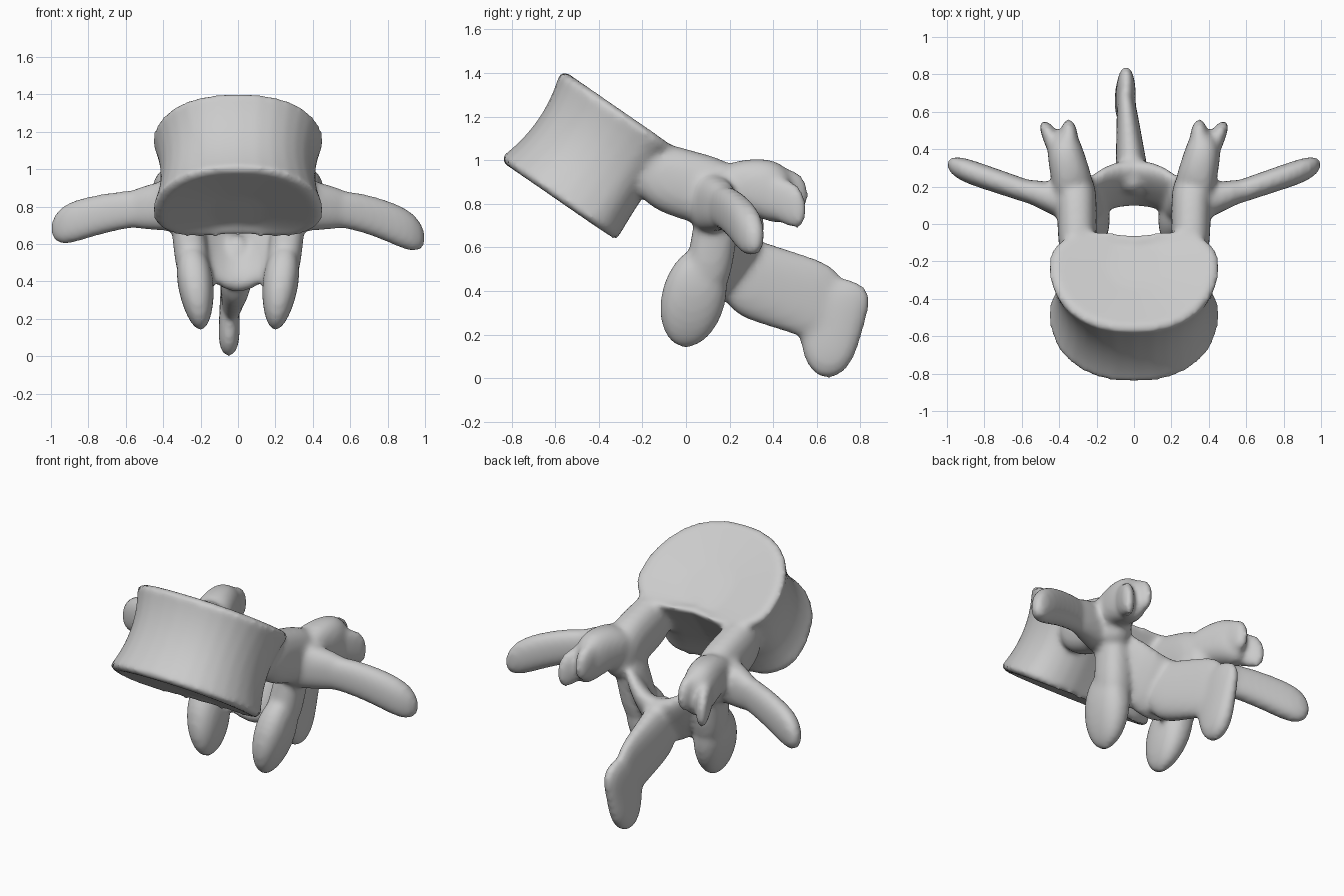
import bpy, bmesh
from math import sin, cos, pi, exp
from mathutils import Vector

cube = bpy.data.objects.get("Cube")
if cube:
    bpy.data.objects.remove(cube, do_unlink=True)

SIDES, STEPS = 32, 16
ANGLES = [2 * pi * i / SIDES for i in range(SIDES)]
X, Y, Z = Vector((1, 0, 0)), Vector((0, 1, 0)), Vector((0, 0, 1))
FRONT_LOW = Vector((0, -0.86, 1))
FRONT_HIGH = Vector((0, -0.57, 1.42))
UP = (FRONT_HIGH - FRONT_LOW).normalized()   # axis of the tilted body
BACK = UP.cross(X).normalized()              # backward along the end plates
bm = bmesh.new()


def loft(rings):
    """Skin a list of point rings into a closed solid."""
    loops = [[bm.verts.new(point) for point in ring] for ring in rings]
    faces = [bm.faces.new(loops[0]), bm.faces.new(loops[-1])]
    for lower, upper in zip(loops, loops[1:]):
        for i in range(SIDES):
            j = (i + 1) % SIDES
            faces.append(bm.faces.new((lower[i], lower[j], upper[j], upper[i])))
    bmesh.ops.recalc_face_normals(bm, faces=faces)


def squarish(value, power):
    return abs(value) ** power * (1 if value >= 0 else -1)


def limb(start, end, axes, start_size, end_size, bend=(0, 0, 0), side=1, blunt=4):
    """Tapered, round-ended limb; axes carry the two radii, side mirrors x."""
    start, end, bend = Vector(start), Vector(end), Vector(bend)
    start_size, end_size = Vector(start_size), Vector(end_size)
    rings = []
    for step in range(STEPS + 1):
        t = (1 - cos(pi * step / STEPS)) / 2
        centre = start.lerp(end, t) + bend * sin(pi * t)
        rounding = max(1 - abs(2 * t - 1) ** blunt, 0.01) ** 0.5
        size = start_size.lerp(end_size, t) * rounding
        ring = []
        for angle in ANGLES:
            point = (centre + axes[0] * size.x * squarish(cos(angle), 0.85)
                     + axes[1] * size.y * squarish(sin(angle), 0.85))
            point.x *= side
            ring.append(point)
        rings.append(ring)
    loft(rings)


def body_ring(height, scale):
    """Kidney outline, hollowed at the rear where the canal passes."""
    centre = FRONT_LOW.lerp(FRONT_HIGH, height) + BACK * 0.43
    ring = []
    for angle in ANGLES:
        across = 0.46 * squarish(cos(angle), 0.85)
        if sin(angle) > 0:
            depth = 0.26 * squarish(sin(angle), 0.7) - 0.06 * exp(-(across / 0.2) ** 2)
            depth *= (1 + scale) / 2
        else:
            depth = 0.43 * sin(angle) * scale
        ring.append(centre + X * across * scale + BACK * depth)
    return ring


# Vertebral body with a pinched waist and dished end plates
wall = [0.04 + 0.92 * step / STEPS for step in range(STEPS + 1)]
loft([body_ring(0.06, 0.3), body_ring(0, 0.92)]
     + [body_ring(h, 0.9 + 0.11 * (2 * h - 1) ** 2) for h in wall]
     + [body_ring(1, 0.92), body_ring(0.94, 0.3)])

oblique = Vector((0.9, -0.45, 0))
for side in (1, -1):
    # Pedicle
    limb(start=(0.3, -0.25, 0.96), end=(0.31, 0.3, 0.8), axes=(X, Z),
         start_size=(0.1, 0.16), end_size=(0.11, 0.17), side=side)
    # Superior articular process
    limb(start=(0.3, 0.1, 0.85), end=(0.4, 0.5, 0.82), axes=(oblique, Z),
         start_size=(0.12, 0.1), end_size=(0.09, 0.16), bend=(0, 0, 0.04), side=side)
    # Inner and outer knobs of the superior process
    limb(start=(0.34, 0.3, 0.9), end=(0.35, 0.56, 0.84), axes=(X, Z),
         start_size=(0.06, 0.1), end_size=(0.04, 0.1), side=side)
    limb(start=(0.4, 0.35, 0.85), end=(0.48, 0.55, 0.77), axes=(X, Z),
         start_size=(0.05, 0.1), end_size=(0.04, 0.11), side=side)
    # Neck down to the inferior articular process
    limb(start=(0.3, 0.17, 0.9), end=(0.22, 0.08, 0.35), axes=(X, Y),
         start_size=(0.08, 0.1), end_size=(0.1, 0.11), side=side)
    # Inferior articular process
    limb(start=(0.25, 0.07, 0.6), end=(0.2, 0, 0.14), axes=(X, Y),
         start_size=(0.11, 0.15), end_size=(0.08, 0.15), side=side, blunt=2)
    # Flared root of the transverse process
    limb(start=(0.25, 0.08, 0.82), end=(0.65, 0.2, 0.78), axes=(Y, Z),
         start_size=(0.12, 0.16), end_size=(0.05, 0.09), side=side)
    # Transverse process, drooping more on one side
    droop = 0.05 if side > 0 else 0
    limb(start=(0.35, 0.1, 0.8), end=(1, 0.32, 0.68 - droop), axes=(Y, Z),
         start_size=(0.06, 0.09), end_size=(0.07, 0.12), bend=(0, 0, 0.03 + droop / 3),
         side=side, blunt=6)

# Lamina bridging the two sides behind the canal
limb(start=(-0.3, 0.12, 0.72), end=(0.3, 0.12, 0.72), axes=(UP, BACK),
     start_size=(0.18, 0.07), end_size=(0.18, 0.07), bend=(0, 0.1, -0.22))

# Spinous process: thin web, then a hatchet-shaped tail, leaning sideways
limb(start=(0, 0.15, 0.5), end=(-0.05, 0.75, 0.31), axes=(X, Z),
     start_size=(0.1, 0.19), end_size=(0.04, 0.19), blunt=6)
limb(start=(-0.05, 0.65, 0), end=(-0.04, 0.68, 0.46), axes=(X, Y),
     start_size=(0.06, 0.1), end_size=(0.05, 0.2))

mesh = bpy.data.meshes.new("vertebra")
bm.to_mesh(mesh)
bm.free()
bone = bpy.data.objects.new("vertebra", mesh)
bpy.context.collection.objects.link(bone)

# Fuse the parts into one soft skin
fuse = bone.modifiers.new("fuse", 'REMESH')
fuse.mode = 'VOXEL'
fuse.voxel_size = 0.016
fuse.use_smooth_shade = True
soften = bone.modifiers.new("soften", 'SMOOTH')
soften.factor = 0.5
soften.iterations = 10

# Plain grey
grey = bpy.data.materials.new("bone grey")
grey.use_nodes = True
colour = (0.6, 0.6, 0.6, 1)
grey.diffuse_color = colour
grey.node_tree.nodes["Principled BSDF"].inputs["Base Color"].default_value = colour
mesh.materials.append(grey)
mesh.shade_smooth()
